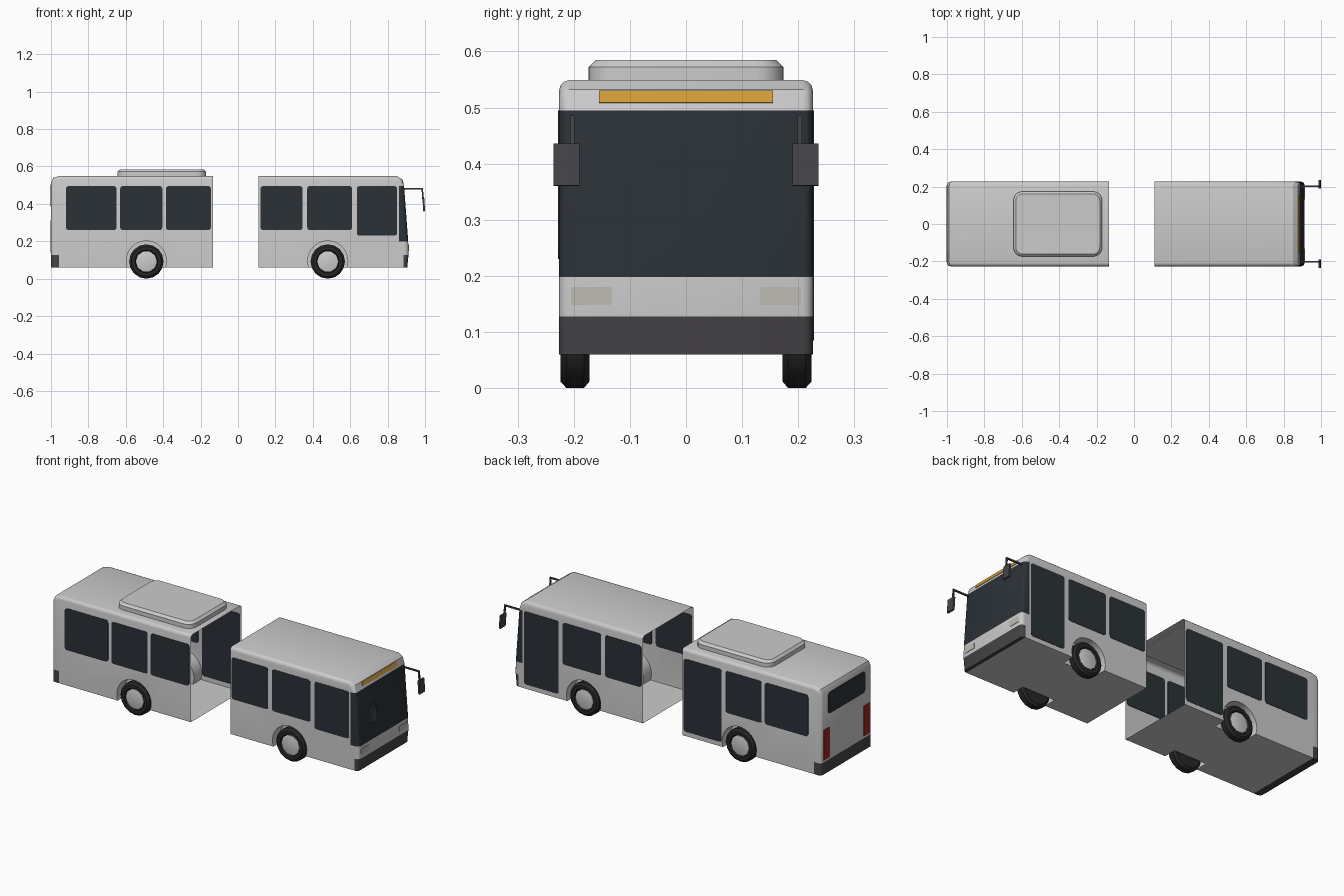
import bpy, bmesh, math
from mathutils import Vector

if "Cube" in bpy.data.objects:
    bpy.data.objects.remove(bpy.data.objects["Cube"])


def material(name, r, g, b):
    m = bpy.data.materials.new(name)
    m.diffuse_color = (r, g, b, 1)
    m.use_nodes = True
    m.node_tree.nodes["Principled BSDF"].inputs["Base Color"].default_value = m.diffuse_color
    return m


GLASS = material("dark_glass", 0.024, 0.031, 0.038)
TRIM = material("dark_trim", 0.06, 0.057, 0.062)
RUBBER = material("rubber", 0.02, 0.02, 0.02)
AMBER = material("amber", 0.65, 0.33, 0.04)
RED = material("red", 0.35, 0.02, 0.02)
LAMP = material("lamp", 0.52, 0.5, 0.45)
W = 0.226          # half width
AXLES = (-0.49, 0.48)


def finish(name, bm, mat=None, smooth=True):
    bmesh.ops.recalc_face_normals(bm, faces=bm.faces)
    me = bpy.data.meshes.new(name)
    bm.to_mesh(me)
    bm.free()
    ob = bpy.data.objects.new(name, me)
    bpy.context.collection.objects.link(ob)
    if mat:
        me.materials.append(mat)
    if smooth:
        shade(ob)
    return ob


def activate(ob):
    bpy.ops.object.select_all(action='DESELECT')
    ob.select_set(True)
    bpy.context.view_layer.objects.active = ob


def shade(ob):
    activate(ob)
    bpy.ops.object.shade_smooth_by_angle(angle=math.radians(32))


def prism(points, vec):
    """Closed polygon of 3D points extruded along vec."""
    bm = bmesh.new()
    f = bm.faces.new([bm.verts.new(p) for p in points])
    ext = bmesh.ops.extrude_face_region(bm, geom=[f], use_keep_orig=True)
    bmesh.ops.translate(bm, vec=vec, verts=[v for v in ext["geom"] if isinstance(v, bmesh.types.BMVert)])
    return bm


def rounded(u0, u1, v0, v1, r, n=4):
    pts = []
    for k, (cu, cv) in enumerate(((u1 - r, v1 - r), (u0 + r, v1 - r), (u0 + r, v0 + r), (u1 - r, v0 + r))):
        for i in range(n + 1):
            a = math.pi / 2 * (k + i / n)
            pts.append((cu + r * math.cos(a), cv + r * math.sin(a)))
    return pts


def side_panel(name, x0, x1, z0, z1, s):
    pts = [(x, s * (W - 0.003), z) for x, z in rounded(x0, x1, z0, z1, 0.014)]
    finish(name, prism(pts, (0, s * 0.005, 0)), GLASS, False)


def end_panel(name, x, y0, y1, z0, z1, mat, r=0.004):
    pts = [(x - 0.0025, y, z) for y, z in rounded(y0, y1, z0, z1, r)]
    return finish(name, prism(pts, (0.005, 0, 0)), mat, False)


def box(name, loc, size, mat, tilt=0):
    bm = bmesh.new()
    bmesh.ops.create_cube(bm, size=1)
    bmesh.ops.scale(bm, vec=size, verts=bm.verts)
    ob = finish(name, bm, mat, False)
    ob.location = loc
    ob.rotation_euler.y = tilt
    return ob


def lathe_y(name, profile, loc, n, mat, s=1):
    """Spin (radius, y) profile about the y axis."""
    bm = bmesh.new()
    rings = [[bm.verts.new((r * math.cos(2 * math.pi * i / n), s * y, r * math.sin(2 * math.pi * i / n)))
              for i in range(n)] for r, y in profile]
    for a, b in zip(rings, rings[1:]):
        for i in range(n):
            bm.faces.new((a[i], a[(i + 1) % n], b[(i + 1) % n], b[i]))
    bm.faces.new(rings[0])
    bm.faces.new(rings[-1])
    ob = finish(name, bm, mat)
    ob.location = loc
    return ob


def body(name, profile, cut_x, axle, zones):
    # solid half body with rounded long edges
    bm = prism([(x, -W, z) for x, z in profile], (0, 2 * W, 0))
    edges = []
    for e in bm.edges:
        a, b = e.verts
        mid = (a.co + b.co) / 2
        if abs(a.co.y - b.co.y) < 1e-5 and mid.z > 0.065 and abs(mid.x - cut_x) > 1e-4:
            edges.append(e)
    bmesh.ops.bevel(bm, geom=edges, offset=0.018, segments=3, profile=0.5, affect='EDGES')
    ob = finish(name, bm, None, False)
    # wheel wells
    for s in (-1, 1):
        cut = lathe_y("well_cutter", [(0.107, 0.155), (0.107, 0.3)], (axle, 0, 0.095), 32, None, s)
        cut.hide_render = True
        mod = ob.modifiers.new("well", 'BOOLEAN')
        mod.operation, mod.object, mod.solver = 'DIFFERENCE', cut, 'EXACT'
        activate(ob)
        bpy.ops.object.modifier_apply(modifier=mod.name)
        bpy.data.objects.remove(cut)
    # open the cut end, then split off and colour the dark zones
    ob.data.materials.clear()
    for m in (material("paint", 0.8, 0.8, 0.8), GLASS, TRIM):
        ob.data.materials.append(m)
    bm = bmesh.new()
    bm.from_mesh(ob.data)
    for f in bm.faces:
        f.material_index = 0
    ends = [f for f in bm.faces if all(abs(v.co.x - cut_x) < 1e-3 for v in f.verts)]
    bmesh.ops.delete(bm, geom=ends, context='FACES')

    def split(faces, co, no):
        geom = set(faces)
        for f in faces:
            geom.update(f.edges, f.verts)
        bmesh.ops.bisect_plane(bm, geom=list(geom), plane_co=co, plane_no=no)

    for x, z0, z1, idx in zones:
        d = 1 if x > 0 else -1
        split(bm.faces[:], (x, 0, 0), (1, 0, 0))
        for z in (z0, z1):
            split([f for f in bm.faces if d * (f.calc_center_median().x - x) > 0], (0, 0, z), (0, 0, 1))
        for f in bm.faces:
            c = f.calc_center_median()
            if d * (c.x - x) > 0 and z0 - 0.01 * (idx == 2) < c.z < z1:
                f.material_index = idx
    bm.to_mesh(ob.data)
    bm.free()
    shade(ob)


# Body halves
body("front_body", [(0.11, 0.06), (0.905, 0.06), (0.912, 0.13), (0.91, 0.2), (0.888, 0.495),
                    (0.876, 0.532), (0.85, 0.549), (0.11, 0.549)], 0.11, AXLES[1],
     [(0.86, 0.198, 0.495, 1), (0.885, 0.06, 0.128, 2)])
body("rear_body", [(-0.135, 0.06), (-1, 0.06), (-1, 0.515), (-0.988, 0.539), (-0.955, 0.549),
                   (-0.135, 0.549)], -0.135, AXLES[0], [(-0.957, 0.06, 0.128, 2)])

# Side windows and doors
for s, side in ((-1, "right"), (1, "left")):
    for x0, x1 in ((-0.92, -0.65), (-0.63, -0.405), (0.12, 0.345), (0.37, 0.61)):
        side_panel(side + "_window", x0, x1, 0.26, 0.495, s)
side_panel("rear_right_window", -0.385, -0.145, 0.26, 0.495, -1)
side_panel("front_right_window", 0.635, 0.85, 0.23, 0.495, -1)
side_panel("middle_door", -0.38, -0.145, 0.085, 0.495, 1)
side_panel("front_door", 0.635, 0.85, 0.085, 0.495, 1)

# Rear window, lamps and destination panel
end_panel("rear_window", -1, -0.165, 0.165, 0.385, 0.505, GLASS, 0.02)
for s in (-1, 1):
    y0, y1 = sorted((s * 0.152, s * 0.206))
    end_panel("tail_light", -1, y0, y1, 0.14, 0.31, RED)
    y0, y1 = sorted((s * 0.132, s * 0.205))
    end_panel("headlight", 0.9105, y0, y1, 0.148, 0.18, LAMP)
box("destination_panel", (0.8805, 0, 0.519), (0.005, 0.31, 0.023), AMBER, math.radians(-18))

# Roof unit with chamfered top
bm = prism([(x, y, 0.545) for x, y in rounded(-0.645, -0.17, -0.174, 0.174, 0.05, 5)], (0, 0, 0.04))
rim = [e for e in bm.edges if all(v.co.z > 0.58 for v in e.verts)]
bmesh.ops.bevel(bm, geom=rim, offset=0.013, segments=1, affect='EDGES')
finish("roof_unit", bm)

# Wheels
for x in AXLES:
    for s in (-1, 1):
        lathe_y("tyre", [(0.08, 0.172), (0.092, 0.182), (0.092, 0.213), (0.08, 0.224), (0.062, 0.224),
                         (0.058, 0.214)], (x, 0, 0.092), 16, RUBBER, s)
        lathe_y("hub", [(0.056, 0.2), (0.056, 0.219), (0.05, 0.221)], (x, 0, 0.092), 10, None, s)

# Mirrors on bent arms
for s in (-1, 1):
    y = s * 0.203
    box("mirror_arm", (0.936, y, 0.482), (0.108, 0.008, 0.008), TRIM)
    box("mirror_stem", (0.987, y, 0.455), (0.008, 0.008, 0.06), TRIM, math.radians(-4))
    box("mirror", (0.993, s * 0.213, 0.398), (0.01, 0.047, 0.075), TRIM, math.radians(-4))
